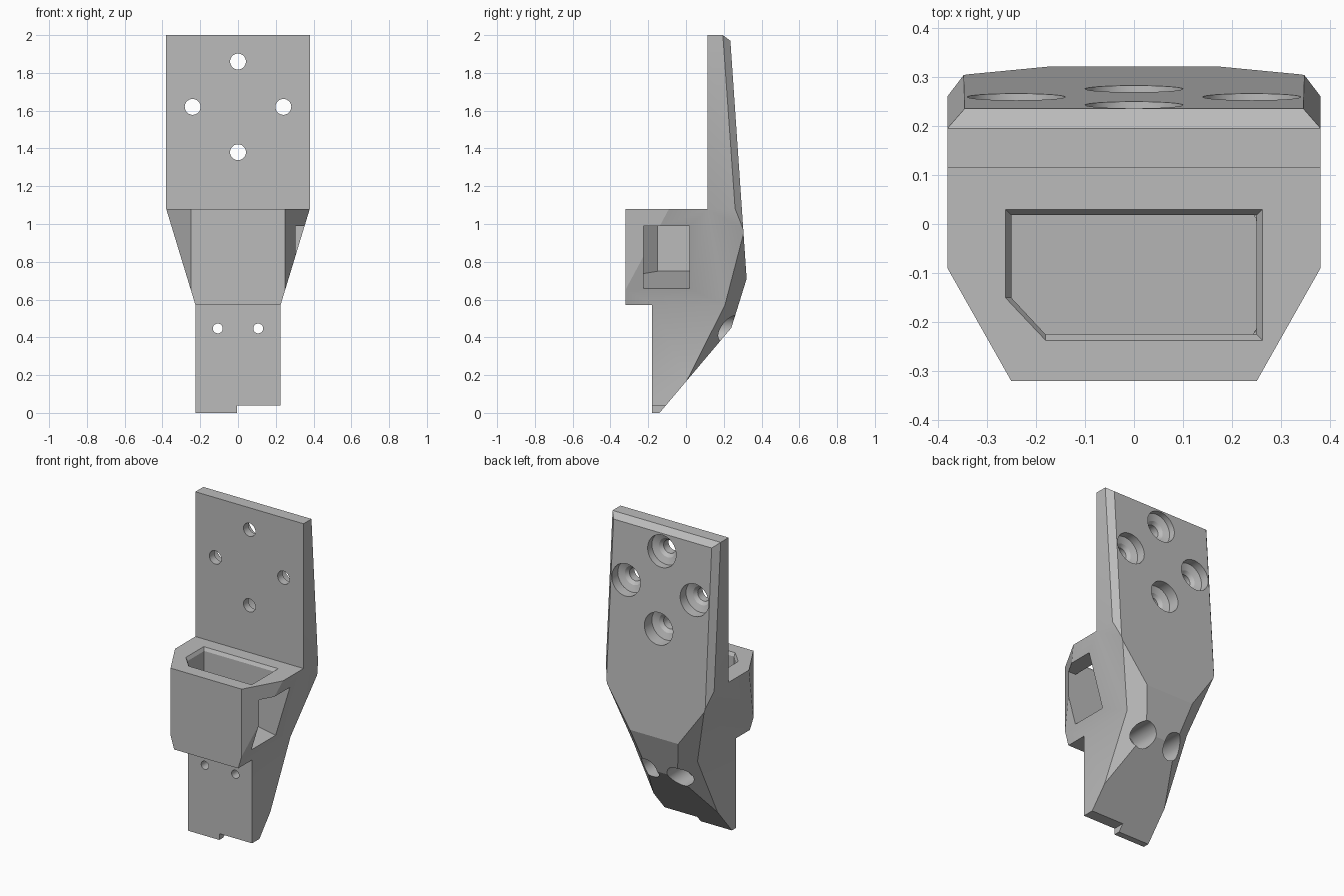
import bpy, bmesh, math
from mathutils import Vector

cube = bpy.data.objects.get("Cube")
if cube:
    bpy.data.objects.remove(cube)

grey = bpy.data.materials.new("plain grey")
grey.use_nodes = True
grey.diffuse_color = (0.5, 0.5, 0.5, 1)
grey.node_tree.nodes["Principled BSDF"].inputs["Base Color"].default_value = (0.5, 0.5, 0.5, 1)


def finish(bm, name):
    bmesh.ops.recalc_face_normals(bm, faces=bm.faces)
    mesh = bpy.data.meshes.new(name)
    bm.to_mesh(mesh)
    bm.free()
    obj = bpy.data.objects.new(name, mesh)
    bpy.context.collection.objects.link(obj)
    mesh.materials.append(grey)
    return obj


def prism(points, axis, low, high):
    """Extrude a 2D outline along an axis (0 = x, 1 = y, 2 = z)."""
    bm = bmesh.new()

    def place(p, d):
        co = list(p)
        co.insert(axis, d)
        return bm.verts.new(co)
    face = bm.faces.new([place(p, low) for p in points])
    moved = bmesh.ops.extrude_face_region(bm, geom=[face])["geom"]
    shift = Vector((0, 0, 0))
    shift[axis] = high - low
    bmesh.ops.translate(bm, vec=shift, verts=[v for v in moved if isinstance(v, bmesh.types.BMVert)])
    return bm


def slice_off(bm, point, normal):
    """Remove and cap everything on the normal's side of a plane."""
    geom = bm.verts[:] + bm.edges[:] + bm.faces[:]
    bmesh.ops.bisect_plane(bm, geom=geom, plane_co=point, plane_no=normal, clear_outer=True)
    bmesh.ops.holes_fill(bm, edges=[e for e in bm.edges if e.is_boundary], sides=0)


def boolean(obj, tool, operation):
    mod = obj.modifiers.new(tool.name, "BOOLEAN")
    mod.operation = operation
    mod.solver = "EXACT"
    mod.object = tool
    bpy.context.view_layer.objects.active = obj
    bpy.ops.object.modifier_apply(modifier=mod.name)
    bpy.data.objects.remove(tool)


def lathe_cutter(name, x, z, steps, sides=40):
    """Stepped round cutter along y, from (y, radius) pairs."""
    bm = bmesh.new()
    rings = []
    for y, r in steps:
        angles = [math.tau * i / sides for i in range(sides)]
        rings.append([bm.verts.new((x + r * math.cos(a), y, z + r * math.sin(a))) for a in angles])
    for a, b in zip(rings, rings[1:]):
        for i in range(sides):
            j = (i + 1) % sides
            bm.faces.new((a[i], a[j], b[j], b[i]))
    bm.faces.new(rings[0])
    bm.faces.new(rings[-1])
    return finish(bm, name)


# Body: side outline crossed with front outline
side = [(0.115, 2), (0.195, 2), (0.235, 1.97), (0.321, 0.71), (0.24, 0.45), (-0.14, 0),
        (-0.18, 0), (-0.18, 0.57), (-0.32, 0.57), (-0.32, 1.08), (0.115, 1.08)]
front = [(-0.38, 2.1), (0.38, 2.1), (0.38, 1.08), (0.225, 0.57), (0.225, 0.04), (-0.005, 0.04),
         (-0.005, -0.1), (-0.225, -0.1), (-0.225, 0.57), (-0.38, 1.08)]
body = finish(prism(side, 0, -0.5, 0.5), "mounting_bracket")
boolean(body, finish(prism(front, 1, -0.6, 0.6), "front_outline"), "INTERSECT")

# Chamfers on both flanks: socket front, plate back edge, lower back
chamfers = [
    [(0.25, -0.32, 1.08), (0.38, -0.09, 1.08), (0.25, -0.32, 0.6)],
    [(0.38, 0.195, 2), (0.38, 0.26, 1.08), (0.345, 0.235, 1.97)],
    [(0.34, 0.305, 0.95), (0.17, 0.321, 0.71), (0.225, 0.12, 0.40)],
]
bm = bmesh.new()
bm.from_mesh(body.data)
for triple in chamfers:
    for s in (1, -1):
        a, b, c = [Vector((s * x, y, z)) for x, y, z in triple]
        normal = (b - a).cross(c - a)
        if normal.x * s < 0:
            normal.negate()
        slice_off(bm, a, normal)
bmesh.ops.recalc_face_normals(bm, faces=bm.faces)
bm.to_mesh(body.data)
bm.free()

# Socket: open at the top, with a window on the left flank and a sloping floor
pocket = [(-0.25, 1.2), (0.25, 1.2), (0.25, 0.99), (0.6, 0.99), (0.6, 0.65), (0.3, 0.65), (-0.25, 0.75)]
bm = prism(pocket, 1, -0.225, 0.018)
slice_off(bm, (-0.25, -0.15, 1), (-0.75, -0.7, 0))
corners = [e for e in bm.edges if abs(e.verts[0].co.z - e.verts[1].co.z) > 0.15
           and all(abs(v.co.x - 0.25) < 0.001 for v in e.verts)]
bmesh.ops.bevel(bm, geom=corners, offset=0.02, segments=4, profile=0.5, affect="EDGES")
boolean(body, finish(bm, "socket_cutter"), "DIFFERENCE")

# Flared rim around the socket mouth
bm = bmesh.new()
for z, grow in ((1.06, 0), (1.09, 0.018)):
    for x, y in ((-0.25 - grow, -0.15), (-0.18, -0.225 - grow), (0.25 + grow, -0.225 - grow),
                 (0.25 + grow, 0.018 + grow), (-0.25 - grow, 0.018 + grow)):
        bm.verts.new((x, y, z))
bmesh.ops.convex_hull(bm, input=bm.verts)
boolean(body, finish(bm, "rim_cutter"), "DIFFERENCE")

# Counterbored screw holes in the plate
for x, z in ((0, 1.86), (-0.24, 1.62), (0.24, 1.62), (0, 1.38)):
    tool = lathe_cutter("plate_hole", x, z, [(0, 0.042), (0.165, 0.042), (0.185, 0.06), (0.2, 0.1), (0.5, 0.1)])
    boolean(body, tool, "DIFFERENCE")

# Counterbored screw holes in the lower tongue
for x in (-0.107, 0.107):
    tool = lathe_cutter("tongue_hole", x, 0.447, [(-0.4, 0.026), (0.05, 0.026), (0.05001, 0.072), (0.6, 0.072)])
    boolean(body, tool, "DIFFERENCE")

# Smooth the bores, keep the planes crisp
bpy.ops.object.select_all(action="DESELECT")
body.select_set(True)
bpy.context.view_layer.objects.active = body
bpy.ops.object.shade_smooth_by_angle(angle=math.radians(20))
